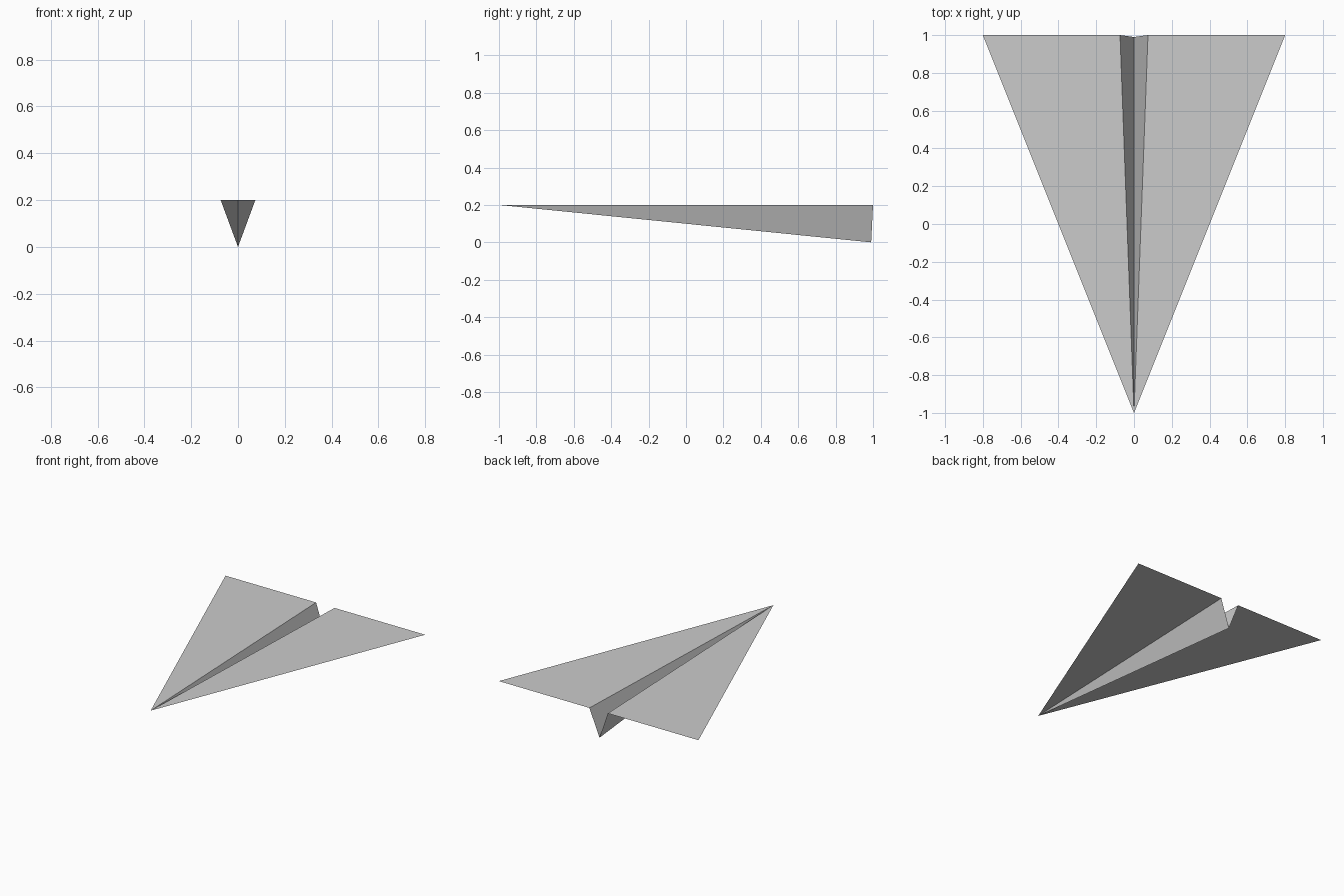
import bpy
import bmesh

if "Cube" in bpy.data.objects:
    bpy.data.objects.remove(bpy.data.objects["Cube"])

# Right half of the folded sheet: flat wing plus sloping keel side
bm = bmesh.new()
nose = bm.verts.new((0, -1, 0.2))
wing_tip = bm.verts.new((0.8, 1, 0.2))
fold = bm.verts.new((0.074, 1, 0.2))
keel = bm.verts.new((0, 0.99, 0))
bm.faces.new((nose, wing_tip, fold))
bm.faces.new((nose, fold, keel))

mesh = bpy.data.meshes.new("folded_paper_plane")
bm.to_mesh(mesh)
bm.free()
plane = bpy.data.objects.new("folded_paper_plane", mesh)
bpy.context.collection.objects.link(plane)

# Left half, joined along the keel crease
mirror = plane.modifiers.new("left_half", 'MIRROR')
mirror.use_axis[0] = True
mirror.use_clip = True
